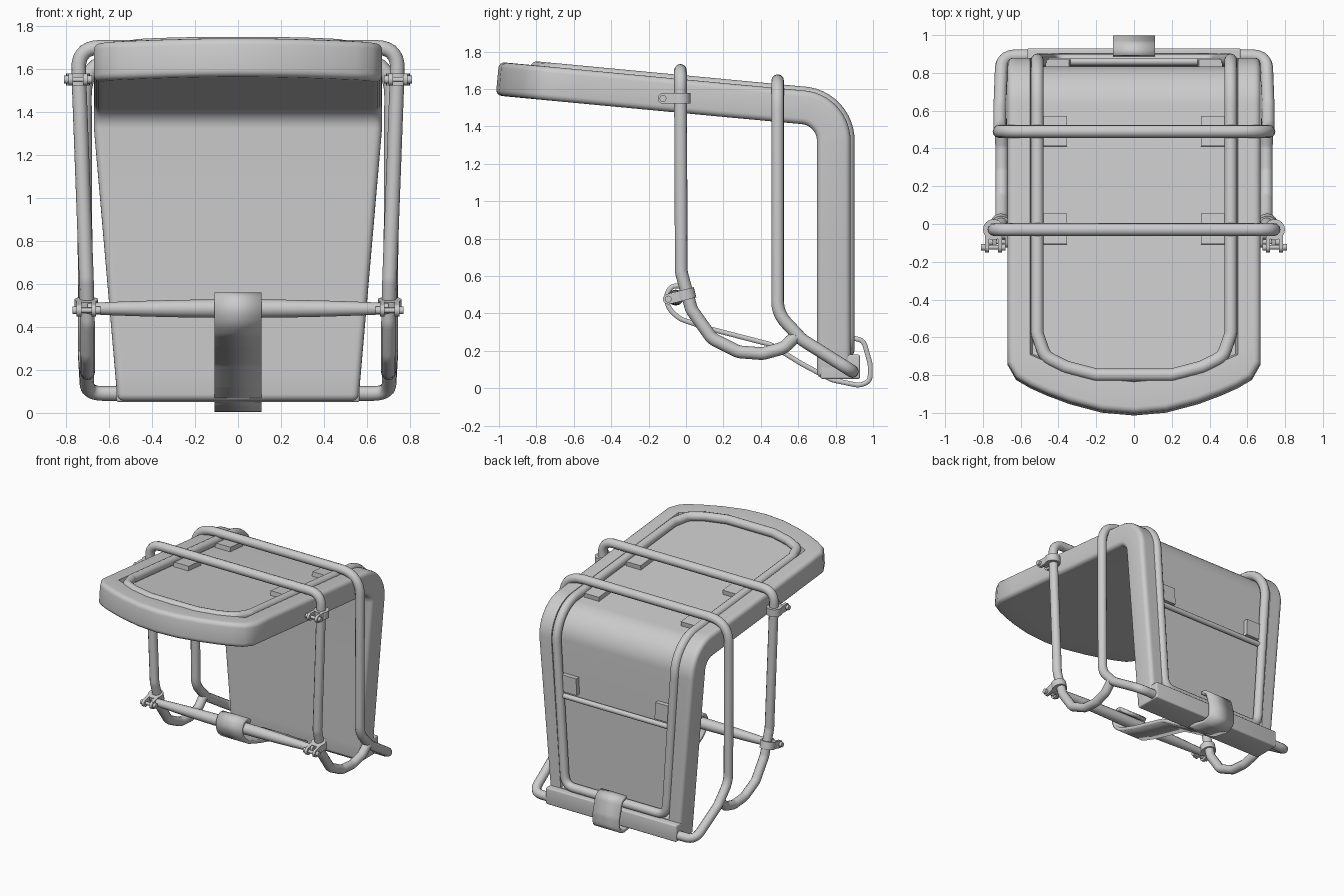
import bpy, bmesh, math
from mathutils import Vector, Matrix

if "Cube" in bpy.data.objects:
    bpy.data.objects.remove(bpy.data.objects["Cube"])

# Side profile: sloped seat, rounded bend, upright back (s = length along it, n = height off it)
A = 0.094
R, CY, CZ = 0.27, 0.61, 1.323
S1 = 0.642
S2 = S1 + R * (math.pi / 2 - A)
S3 = S2 + CZ - 0.055


def place(p):
    x, s, n = p
    if s < S1:
        d = s + 1
        return Vector((x, -1 + d * math.cos(A) + n * math.sin(A), 1.745 - d * math.sin(A) + n * math.cos(A)))
    if s < S2:
        t = math.pi / 2 - A - (s - S1) / R
        return Vector((x, CY + (R + n) * math.cos(t), CZ + (R + n) * math.sin(t)))
    k = (s - S2) / (S3 - S2)
    return Vector((x * (1 - 0.164 * k), CY + R + n, CZ - (s - S2)))


def finish(name, bm, warp=False, angle=40):
    if warp:
        for v in bm.verts:
            v.co = place(v.co)
    bmesh.ops.recalc_face_normals(bm, faces=bm.faces[:])
    me = bpy.data.meshes.new(name)
    bm.to_mesh(me)
    bm.free()
    ob = bpy.data.objects.new(name, me)
    bpy.context.collection.objects.link(ob)
    bpy.ops.object.select_all(action='DESELECT')
    ob.select_set(True)
    bpy.context.view_layer.objects.active = ob
    bpy.ops.object.shade_smooth_by_angle(angle=math.radians(angle))
    return ob


def fillet(pts, r, cyclic=False, steps=7):
    pts = [Vector(p) for p in pts]
    out = []
    for i, p in enumerate(pts):
        if not cyclic and i in (0, len(pts) - 1):
            out.append(p)
            continue
        a, b = pts[i - 1] - p, pts[(i + 1) % len(pts)] - p
        half = a.angle(b) / 2
        d = min(r / max(math.tan(half), 0.01), a.length * 0.49, b.length * 0.49)
        q0, q1 = p + a.normalized() * d, p + b.normalized() * d
        for k in range(steps + 1):
            t = k / steps
            out.append(q0 * (1 - t) ** 2 + p * 2 * t * (1 - t) + q1 * t * t)
    return out


def tube(name, pts, r, cyclic=False, scales=None):
    cu = bpy.data.curves.new(name, 'CURVE')
    cu.dimensions = '3D'
    cu.bevel_depth = r
    cu.bevel_resolution = 4
    cu.use_fill_caps = True
    sp = cu.splines.new('POLY')
    sp.points.add(len(pts) - 1)
    for i, p in enumerate(pts):
        sp.points[i].co = (*p, 1)
        sp.points[i].radius = scales[i] if scales else 1
    sp.use_cyclic_u = cyclic
    sp.use_smooth = True
    ob = bpy.data.objects.new(name, cu)
    bpy.context.collection.objects.link(ob)
    return ob


def box(bm, c, size, mat=Matrix(), bevel=0):
    g = bmesh.ops.create_cube(bm, size=1, matrix=mat @ Matrix.Translation(c) @ Matrix.Diagonal((*size, 1)))
    if bevel:
        es = list({e for v in g['verts'] for e in v.link_edges})
        bmesh.ops.bevel(bm, geom=es, offset=bevel, segments=3, profile=0.5, affect='EDGES')


def rod(bm, r, depth, mat):
    bmesh.ops.create_cone(bm, cap_ends=True, segments=24, radius1=r, radius2=r, depth=depth, matrix=mat)


# Padded shell: bowed flat sheet, thickened, recessed, bevelled, then bent along the profile
front = {0: -1, .17: -.985, .34: -.94, .46: -.895, .55: -.855, .625: -.81, .67: -.73}
cols = [-x for x in reversed(front) if x] + list(front)
rows = [-.3, .2] + [S1 + (S2 - S1) * i / 14 for i in range(15)] + [1.5, 1.9, S3 - .13, S3]
bm = bmesh.new()
grid = []
for x in cols:
    f = front[abs(x)]
    grid.append([bm.verts.new((x, s, -.18)) for s in [f, f + .165] + rows])
for a, b in zip(grid, grid[1:]):
    for j in range(len(a) - 1):
        bm.faces.new((a[j], b[j], b[j + 1], a[j + 1]))
ext = bmesh.ops.extrude_face_region(bm, geom=bm.faces[:])
bmesh.ops.translate(bm, vec=(0, 0, .18), verts=[g for g in ext['geom'] if isinstance(g, bmesh.types.BMVert)])
bmesh.ops.recalc_face_normals(bm, faces=bm.faces[:])
sharp = [e for e in bm.edges if len(e.link_faces) == 2 and e.calc_face_angle() > 1.05]


def inner(v):
    x = min(front, key=lambda k: abs(k - abs(v.co.x)))
    return x < .56 and front[x] + .16 < v.co.y < S3 - .12 and v.co.z > -.01


well = [f for f in bm.faces if all(inner(v) for v in f.verts)]
bmesh.ops.inset_region(bm, faces=well, thickness=.012, depth=-.045, use_even_offset=True)
bmesh.ops.bevel(bm, geom=sharp, offset=.032, segments=4, profile=0.5, affect='EDGES', clamp_overlap=True)
finish('seat_shell', bm, warp=True)

# Frame tube lying in the recess
half = [(.2, -.797, -.012), (.36, -.755, -.012), (.47, -.70, -.012), (.512, -.58, -.012), (.512, S3 - .15, -.012)]
loop = fillet(half + [(-x, s, n) for x, s, n in reversed(half)], .09, cyclic=True)
dense = []
for a, b in zip(loop, loop[1:] + loop[:1]):
    k = max(1, int((b - a).length / .035))
    dense += [place(a.lerp(b, i / k)) for i in range(k)]
tube('frame_tube', dense, .034, cyclic=True)

# Mounting pads and the rear cross rod
bm = bmesh.new()
for sx in (-1, 1):
    for s in (-.02, .5, S2 + CZ - 1.0):
        box(bm, (sx * .42, s, -.03), (.13, .16 if s < 1 else .13, .04))
finish('mounting_pads', bm, warp=True)
tube('rear_cross_rod', [place((x, S2 + CZ - .9, -.02)) for x in (-.51, .51)], .02)

# Bottom block
bm = bmesh.new()
box(bm, (0, .825, .115), (1.13, .21, .13), bevel=.01)
finish('bottom_block', bm)


# Hoops over the seat
def hoop(name, pts, r):
    pts = [(-x, y, z) for x, y, z in reversed(pts)] + pts
    tube(name, fillet(pts, r), .034)


hoop('front_hoop', [(.745, -.03, 1.70), (.705, -.025, .62), (.70, .03, .42), (.70, .14, .265), (.70, .28, .195),
                    (.70, .41, .185), (.705, .52, .215), (.71, .59, .28)], .1)
hoop('rear_hoop', [(.715, .49, 1.645), (.71, .49, .40), (.71, .62, .26), (.70, .89, .09), (.54, .89, .09)], .17)

# Clamps on the front hoop
for label, x, y, z, tilt in (('upper', .744, -.03, 1.55, 0), ('lower', .705, -.005, .50, .25)):
    for side, sx in (('left', -1), ('right', 1)):
        m = Matrix.Translation((sx * x, y, z)) @ Matrix.Rotation(tilt, 4, 'X')
        bm = bmesh.new()
        rod(bm, .055, .056, m)
        side_on = Matrix.Rotation(math.pi / 2, 4, 'Y')
        for k in (-1, 1):
            box(bm, (k * .034, -.055, 0), (.022, .08, .056), m)
            rod(bm, .028, .022, m @ Matrix.Translation((k * .034, -.093, 0)) @ side_on)
            rod(bm, .018, .02, m @ Matrix.Translation((k * .055, -.093, 0)) @ side_on)
        rod(bm, .012, .12, m @ Matrix.Translation((0, -.093, 0)) @ side_on)
        finish(f'{label}_clamp_{side}', bm)

# Foot bar, thicker in the middle
xs = [-.7 + .1 * i for i in range(15)]
tube('foot_bar', [(x, -.055, .485) for x in xs], .043, scales=[1 - .4 * (x / .7) ** 2 for x in xs])

# Strap hooked around the bar and the block
path = [(0, .0, .515), (0, -.03, .55), (0, -.08, .545), (0, -.11, .49), (0, -.09, .42), (0, -.03, .37), (0, .12, .32),
        (0, .45, .235), (0, .62, .13), (0, .78, .045), (0, .93, .014), (0, .985, .04), (0, .985, .13),
        (0, .95, .255), (0, .89, .27)]
bm = bmesh.new()
prev = None
for p in fillet(path, .12, steps=5):
    cur = [bm.verts.new((x, p.y, p.z)) for x in (-.11, .11)]
    if prev:
        bm.faces.new((prev[0], prev[1], cur[1], cur[0]))
    prev = cur
strap = finish('strap', bm)
mod = strap.modifiers.new('thickness', 'SOLIDIFY')
mod.thickness = .026
mod.offset = 0
